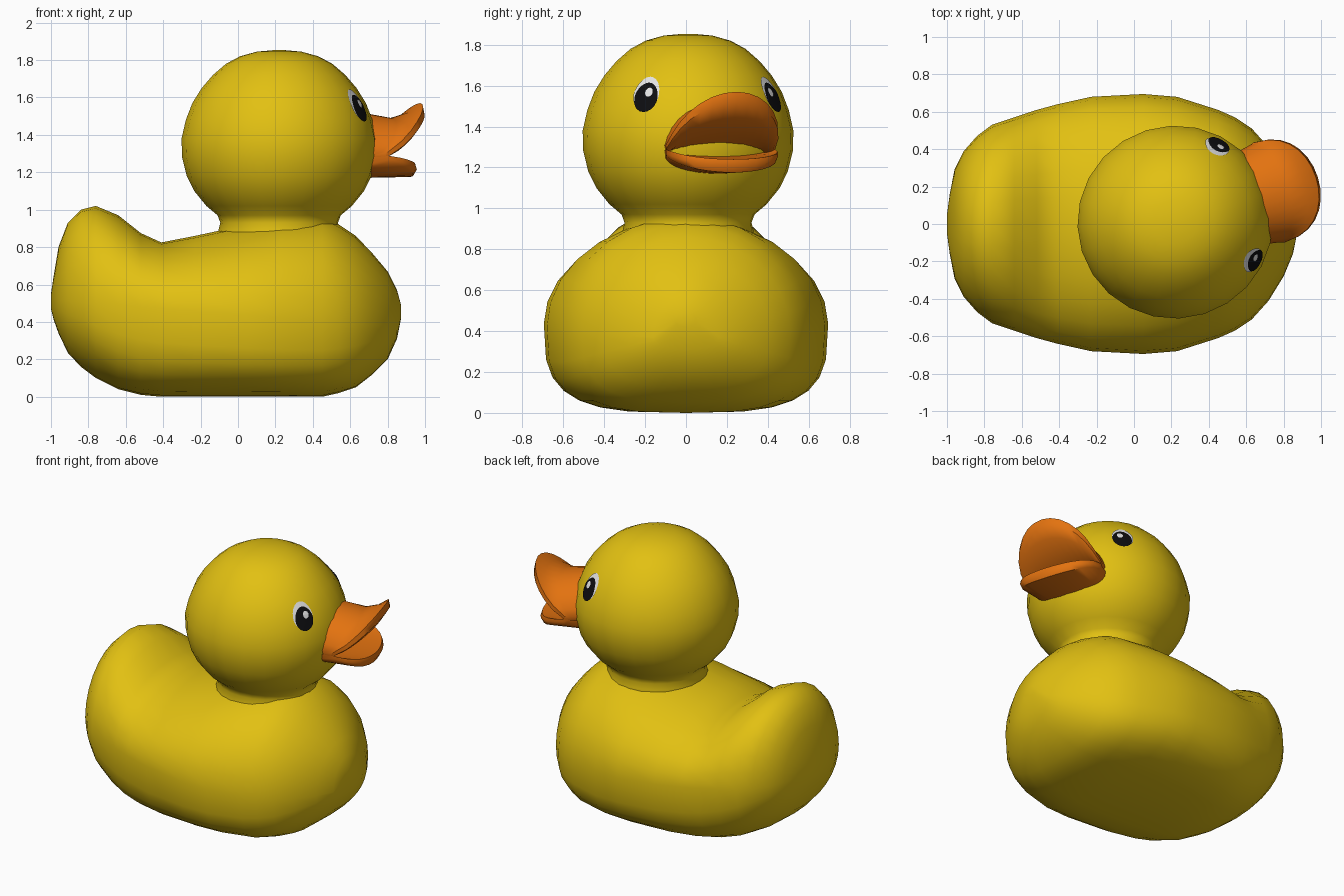
import bpy, bmesh, math
from mathutils import Vector

if "Cube" in bpy.data.objects:
    bpy.data.objects.remove(bpy.data.objects["Cube"])

YAW = math.radians(17.5)          # the head looks a little to its left
HX, HY = 0.22, 0.01               # head axis


def material(name, rgb):
    m = bpy.data.materials.new(name)
    m.diffuse_color = (*rgb, 1)
    m.use_nodes = True
    m.node_tree.nodes["Principled BSDF"].inputs["Base Color"].default_value = m.diffuse_color
    return m


yellow = material("yellow", (0.76, 0.53, 0.006))
orange = material("orange", (0.77, 0.17, 0.005))
black = material("black", (0.004, 0.004, 0.005))
white = material("white", (0.78, 0.78, 0.78))


def finish(name, bm, mat, angle=180, recalc=True):
    if recalc:
        bmesh.ops.recalc_face_normals(bm, faces=bm.faces)
    me = bpy.data.meshes.new(name)
    bm.to_mesh(me)
    bm.free()
    me.materials.append(mat)
    me.shade_smooth()
    if angle < 180:
        me.set_sharp_from_angle(angle=math.radians(angle))
    ob = bpy.data.objects.new(name, me)
    bpy.context.collection.objects.link(ob)
    return ob


def loft(name, rings, mat, angle=180):
    """Skin closed rings of equal length and cap both ends."""
    bm = bmesh.new()
    vs = [[bm.verts.new(p) for p in r] for r in rings]
    n = len(vs[0])
    for a, b in zip(vs, vs[1:]):
        for i in range(n):
            j = (i + 1) % n
            bm.faces.new((a[i], a[j], b[j], b[i]))
    bm.faces.new(vs[0])
    bm.faces.new(vs[-1][::-1])
    return finish(name, bm, mat, angle)


def head_point(u, v, z):
    """Head frame (u towards the bill, v to the left) to world."""
    c, s = math.cos(YAW), math.sin(YAW)
    return Vector((HX + u * c - v * s, HY + u * s + v * c, z))


# Body: sections along x (x, half width, bottom, top), with an upturned tail
stations = [
    (-1.00, .05, .47, .55), (-.985, .16, .41, .65), (-.96, .29, .34, .80),
    (-.91, .39, .235, .93), (-.84, .47, .16, 1.0), (-.76, .53, .10, 1.02),
    (-.64, .57, .04, .97), (-.52, .61, .01, .875), (-.41, .64, 0, .825),
    (-.23, .68, 0, .86), (.05, .695, 0, .92), (.23, .68, 0, .95),
    (.45, .61, 0, .96), (.54, .57, .02, .92), (.63, .51, .05, .86),
    (.72, .41, .12, .765), (.80, .28, .20, .67), (.85, .16, .31, .57),
    (.872, .05, .42, .49)]
rings = []
for x, hw, zb, zt in stations:
    wide = min(max(.44 - .08 * x, zb + .03), zt - .03)
    power = 2.2 + 1.1 * max(0, 1 - abs(x) ** 3 * 1.6)   # flatter underside mid-way
    ring = []
    for i in range(28):
        a = math.tau * i / 28
        c, s = math.cos(a), math.sin(a)
        if s >= 0:
            ring.append((x, hw * c, wide + (zt - wide) * s))
        else:
            e = 2 / power
            ring.append((x, hw * math.copysign(abs(c) ** e, c),
                         wide - (wide - zb) * abs(s) ** e))
    rings.append(ring)
loft("body", rings, yellow)

# Head and neck: turned profile (z, radius)
profile = [(.80, .33), (.89, .325), (.93, .315), (.97, .33), (1.02, .39),
           (1.10, .455), (1.18, .495), (1.28, .52), (1.38, .523), (1.48, .50),
           (1.57, .465), (1.65, .415), (1.72, .355), (1.78, .285),
           (1.82, .21), (1.845, .12), (1.853, .03)]
SEG = 24
loft("head", [[head_point(r * math.cos(math.tau * i / SEG),
                          r * .985 * math.sin(math.tau * i / SEG), z)
               for i in range(SEG)] for z, r in profile], yellow)


def head_radius(z):
    for (z0, r0), (z1, r1) in zip(profile, profile[1:]):
        if z0 <= z <= z1:
            return r0 + (r1 - r0) * (z - z0) / (z1 - z0)


# Bill: each row is (u, u bulge, width, z, z bulge), swept corner to corner
def bill(name, rows, power):
    rings = []
    for k in range(15):
        a = math.radians(-88 + 176 * k / 14)
        c, s = math.cos(a), math.sin(a)
        rings.append([head_point(u + du * c ** power, w * s, z + dz * c)
                      for u, du, w, z, dz in rows])
    loft(name, rings, orange, 50)


bill("upper_bill", [(.38, .08, .25, 1.30, .22), (.48, .15, .27, 1.30, .19),
                    (.495, .23, .275, 1.30, .22), (.50, .29, .28, 1.30, .27),
                    (.505, .295, .28, 1.28, .24), (.49, .26, .27, 1.27, .17),
                    (.47, .12, .25, 1.27, .08), (.38, .06, .24, 1.27, .02)], .75)
bill("lower_bill", [(.38, .08, .25, 1.28, -.02), (.48, .14, .27, 1.285, -.045),
                    (.50, .24, .28, 1.29, -.05), (.505, .245, .28, 1.27, -.06),
                    (.495, .235, .275, 1.255, -.08), (.38, .10, .24, 1.24, -.07)], .65)


# Eyes: thin oval plates that follow the head surface
def eye_plate(name, side, shift, z0, hw, hh, lift, mat):
    def point(rad, a):
        z = z0 + hh * rad * math.sin(a)
        r = head_radius(z) + lift
        az = side * (math.radians(44) - (shift + hw * rad * math.cos(a)) / .47)
        return head_point(r * math.cos(az), r * .985 * math.sin(az), z)

    bm = bmesh.new()
    n = 20
    prev = None
    centre = bm.verts.new(point(0, 0))
    for rad in (.34, .67, 1):
        cur = [bm.verts.new(point(rad, math.tau * i / n)) for i in range(n)]
        for i in range(n):
            j = (i + 1) % n
            if prev:
                bm.faces.new((prev[i], cur[i], cur[j], prev[j]))
            else:
                bm.faces.new((centre, cur[i], cur[j]))
        prev = cur
    bm.normal_update()
    outward = centre.co - Vector((HX, HY, centre.co.z))
    if sum((f.normal.dot(outward) for f in bm.faces)) < 0:
        bmesh.ops.reverse_faces(bm, faces=bm.faces)
    finish(name, bm, mat, recalc=False)


for side, label in ((1, "left"), (-1, "right")):
    eye_plate(label + "_eye_white", side, 0, 1.562, .070, .082, .003, white)
    eye_plate(label + "_eye_pupil", side, .004, 1.543, .062, .072, .007, black)
    eye_plate(label + "_eye_glint", side, .018, 1.568, .020, .022, .011, white)
